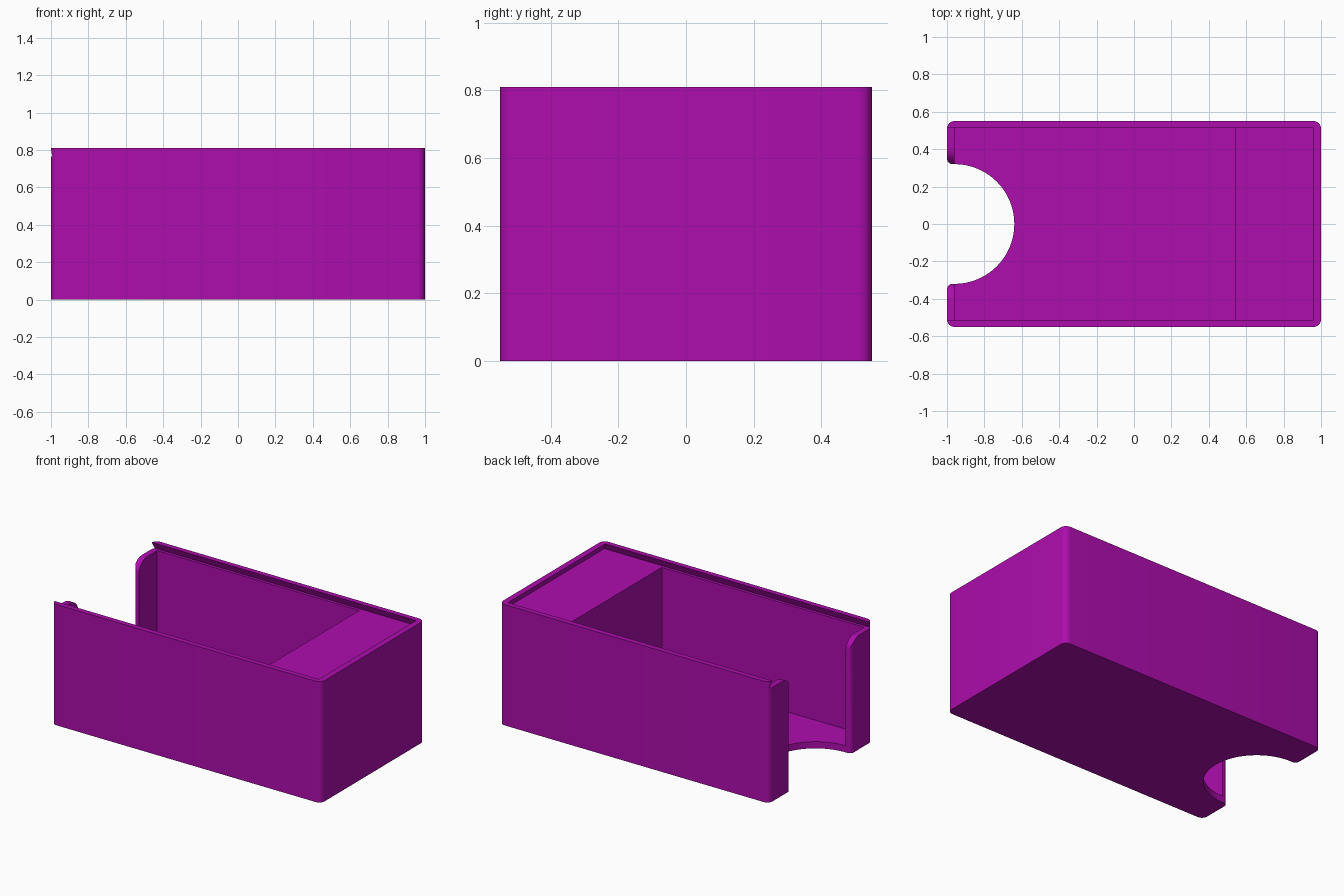
import bpy
import bmesh
from math import sin, cos, pi

cube = bpy.data.objects.get("Cube")
if cube:
    bpy.data.objects.remove(cube, do_unlink=True)

HALF_X, HALF_Y, HEIGHT = 1.0, 0.55, 0.81
WALL, CORNER = 0.04, 0.04
LEDGE = 0.765            # underside of the sliding lid slot
INNER_Y = 0.515
NOTCH = 0.32             # finger notch radius

purple = bpy.data.materials.new("purple")
purple.use_nodes = True
colour = (0.42, 0.004, 0.42, 1)
purple.diffuse_color = colour
purple.node_tree.nodes["Principled BSDF"].inputs["Base Color"].default_value = colour


def arc(cx, cy, r, start, end, steps):
    """Points on an arc, angles in units of pi."""
    angles = [pi * (start + (end - start) * i / steps) for i in range(steps + 1)]
    return [(cx + r * cos(a), cy + r * sin(a)) for a in angles]


def loft(name, lower, upper):
    """Closed solid between two matching loops of 3D points."""
    bm = bmesh.new()
    a = [bm.verts.new(p) for p in lower]
    b = [bm.verts.new(p) for p in upper]
    bm.faces.new(a)
    bm.faces.new(b)
    n = len(a)
    for i in range(n):
        j = (i + 1) % n
        bm.faces.new((a[i], a[j], b[j], b[i]))
    bmesh.ops.recalc_face_normals(bm, faces=bm.faces)
    mesh = bpy.data.meshes.new(name)
    bm.to_mesh(mesh)
    bm.free()
    mesh.materials.append(purple)
    obj = bpy.data.objects.new(name, mesh)
    bpy.context.collection.objects.link(obj)
    return obj


def prism(name, outline, z0, z1):
    return loft(name, [(x, y, z0) for x, y in outline], [(x, y, z1) for x, y in outline])


def rect(x0, x1, y):
    return [(x0, -y), (x1, -y), (x1, y), (x0, y)]


# Solid body with rounded vertical corners
cx, cy = HALF_X - CORNER, HALF_Y - CORNER
outline = (arc(cx, cy, CORNER, 0, 0.5, 8) + arc(-cx, cy, CORNER, 0.5, 1, 8)
           + arc(-cx, -cy, CORNER, 1, 1.5, 8) + arc(cx, -cy, CORNER, 1.5, 2, 8))
body = prism("box_body", outline, 0, HEIGHT)

# Main compartment, leaving a solid block at the closed end
cavity = prism("cavity_cutter", rect(-HALF_X + WALL, 0.54, INNER_Y), 0.045, 0.785)

# Dovetailed lid slot, open at the notched end
flare, rise = 0.02, HEIGHT - LEDGE
low = rect(-1.2, HALF_X - WALL + flare, INNER_Y + flare)
high = rect(-1.2, HALF_X - WALL - flare, INNER_Y - flare)
slot = loft("lid_slot_cutter", [(x, y, LEDGE) for x, y in low],
            [(x, y, HEIGHT + rise) for x, y in high])

# Finger notch: half circle through the floor, softened outer edges
soft = 0.03
plan = (arc(-0.96, 0, NOTCH, -0.5, 0.5, 48)
        + arc(-1 + soft, NOTCH + soft, soft, -0.5, -1, 6)
        + [(-1.2, NOTCH + soft), (-1.2, -NOTCH - soft)]
        + arc(-1 + soft, -NOTCH - soft, soft, 1, 0.5, 6))
notch = prism("notch_cutter", plan, -0.2, 1.2)

# Rounded top corners of the two end posts
r = 0.09
side = arc(NOTCH + r, LEDGE - r, r, 1, 0.5, 10)
profile = ([(NOTCH, 0.5)] + side + [(NOTCH + r, 0.79)])
profile += [(-y, z) for y, z in reversed(profile)]
post_round = loft("post_round_cutter", [(-1.2, y, z) for y, z in profile],
                  [(-0.95, y, z) for y, z in profile])

# Cut the body
bpy.context.view_layer.objects.active = body
for cutter in (cavity, slot, notch, post_round):
    mod = body.modifiers.new(cutter.name, "BOOLEAN")
    mod.operation = "DIFFERENCE"
    mod.solver = "EXACT"
    mod.object = cutter
    bpy.ops.object.modifier_apply(modifier=mod.name)
    bpy.data.objects.remove(cutter, do_unlink=True)

# Smooth the rounded edges, keep the rest sharp
for obj in bpy.context.selected_objects:
    obj.select_set(False)
body.select_set(True)
bpy.ops.object.shade_smooth_by_angle(angle=pi / 6)
